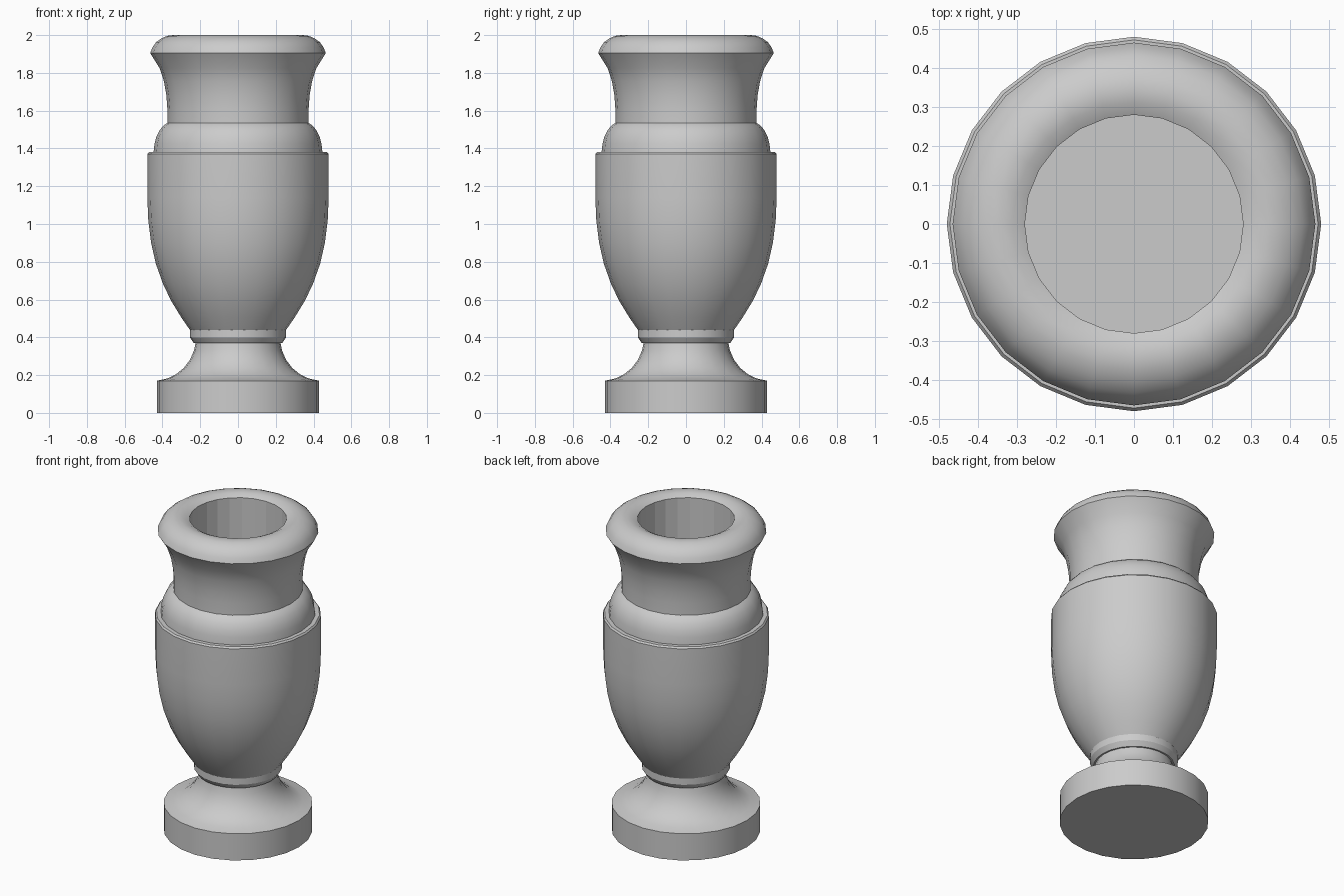
import bpy, bmesh, math

if "Cube" in bpy.data.objects:
    bpy.data.objects.remove(bpy.data.objects["Cube"])

SIDES = 24

# Radius/height outlines of each section, from the ground up
base = [(0, 0), (0.43, 0), (0.43, 0.17)]
stem = [(0.375, 0.182), (0.33, 0.203), (0.288, 0.237), (0.255, 0.28),
        (0.233, 0.33), (0.225, 0.37)]
collar = [(0.235, 0.37), (0.255, 0.4), (0.255, 0.44)]
body = [(0.30, 0.505), (0.352, 0.59), (0.396, 0.68), (0.435, 0.79),
        (0.46, 0.9), (0.475, 1.02), (0.48, 1.14), (0.48, 1.37)]
shoulder = [(0.472, 1.38), (0.447, 1.38), (0.442, 1.425), (0.432, 1.463),
            (0.415, 1.497), (0.394, 1.522), (0.374, 1.535)]
neck = [(0.374, 1.61), (0.379, 1.68), (0.392, 1.755), (0.415, 1.825), (0.465, 1.905)]
lip = [(0.453, 1.935), (0.433, 1.963), (0.405, 1.983), (0.375, 1.996),
       (0.345, 2.0), (0.312, 1.996), (0.28, 1.98)]
well = [(0.28, 1.3), (0, 1.3)]


def lathe(name, profile):
    """Turn an outline around the z axis."""
    bm = bmesh.new()
    verts = [bm.verts.new((r, 0, z)) for r, z in profile]
    edges = [bm.edges.new(pair) for pair in zip(verts, verts[1:])]
    bmesh.ops.spin(bm, geom=verts + edges, cent=(0, 0, 0), axis=(0, 0, 1),
                   angle=math.tau, steps=SIDES, use_duplicate=False)
    bmesh.ops.remove_doubles(bm, verts=bm.verts, dist=0.0005)
    bmesh.ops.recalc_face_normals(bm, faces=bm.faces)
    mesh = bpy.data.meshes.new(name)
    bm.to_mesh(mesh)
    bm.free()
    obj = bpy.data.objects.new(name, mesh)
    bpy.context.collection.objects.link(obj)
    return obj


urn = lathe("urn", base + stem + collar + body + shoulder + neck + lip + well)
bpy.context.view_layer.objects.active = urn
urn.select_set(True)
bpy.ops.object.shade_smooth_by_angle(angle=math.radians(28))

# The inner well keeps flat facets
for face in urn.data.polygons:
    if face.center.z > 1.25 and math.hypot(face.center.x, face.center.y) < 0.282:
        face.use_smooth = False
